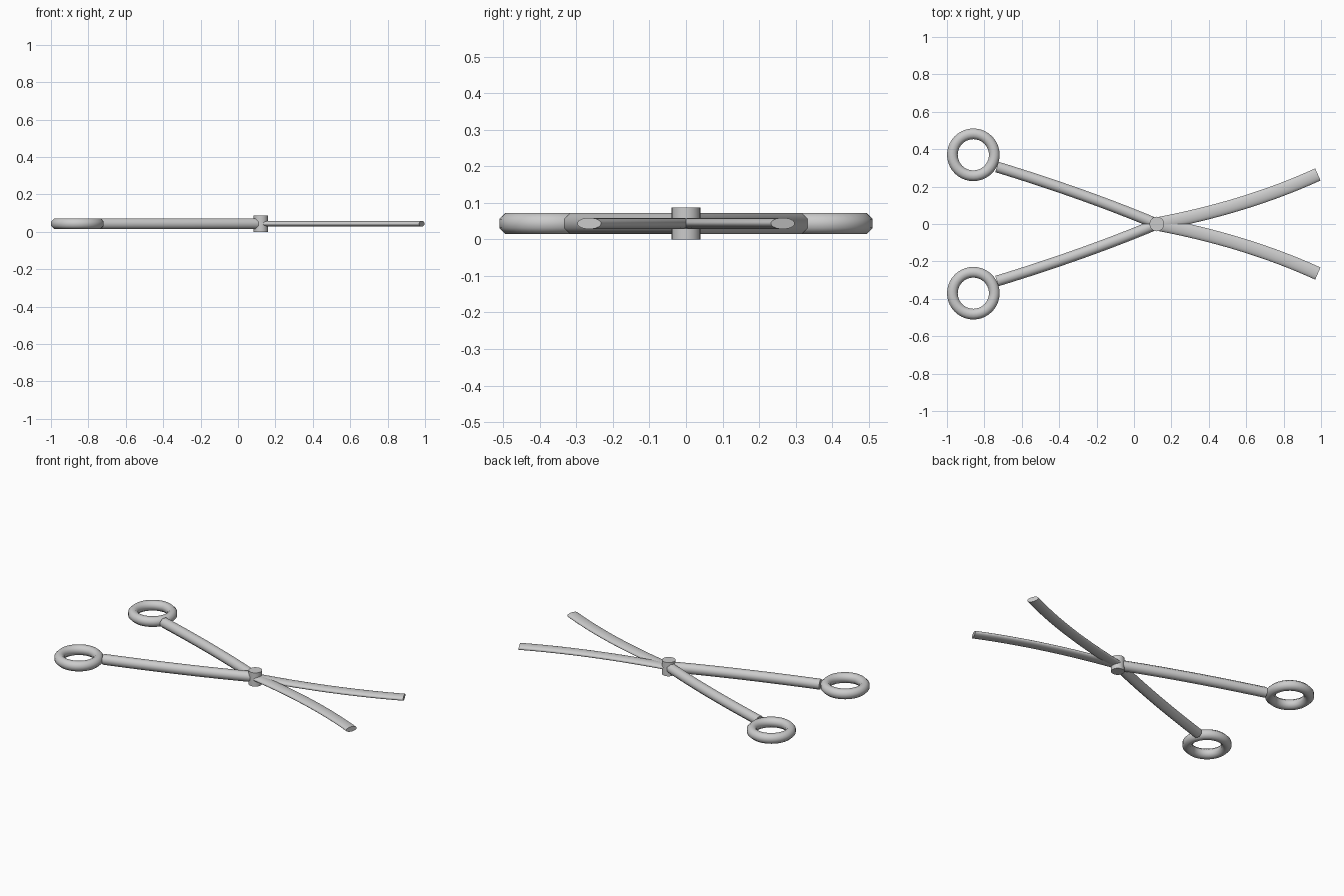
import bpy, bmesh, math
from mathutils import Vector

if "Cube" in bpy.data.objects:
    bpy.data.objects.remove(bpy.data.objects["Cube"])

Z = 0.0435          # mid height of the tool
PIVOT_X = 0.122


def finish(name, bm, angle):
    bmesh.ops.recalc_face_normals(bm, faces=bm.faces)
    mesh = bpy.data.meshes.new(name)
    bm.to_mesh(mesh)
    bm.free()
    obj = bpy.data.objects.new(name, mesh)
    bpy.context.collection.objects.link(obj)
    bpy.ops.object.select_all(action='DESELECT')
    obj.select_set(True)
    bpy.context.view_layer.objects.active = obj
    bpy.ops.object.shade_smooth_by_angle(angle=math.radians(angle))
    return obj


def sweep(name, path, half_w, half_h, sides, closed=False):
    """Sweep an elliptical section along a flat path of (x, y) points."""
    bm = bmesh.new()
    n = len(path)
    rings = []
    for i, p in enumerate(path):
        a = path[(i - 1) % n] if closed else path[max(i - 1, 0)]
        b = path[(i + 1) % n] if closed else path[min(i + 1, n - 1)]
        t = (b - a).normalized()
        side = Vector((-t.y, t.x))
        ring = []
        for k in range(sides):
            ang = 2 * math.pi * (k + 0.5) / sides
            q = p + side * half_w * math.cos(ang)
            ring.append(bm.verts.new((q.x, q.y, Z + half_h * math.sin(ang))))
        rings.append(ring)
    for i in range(n if closed else n - 1):
        r0, r1 = rings[i], rings[(i + 1) % n]
        for k in range(sides):
            m = (k + 1) % sides
            bm.faces.new((r0[k], r0[m], r1[m], r1[k]))
    if not closed:
        bm.faces.new(rings[0])
        bm.faces.new(rings[-1])
    return finish(name, bm, 50)


def bend(p0, p1, p2, steps, s):
    """Quadratic curve points, mirrored across y by s."""
    pts = []
    for i in range(steps + 1):
        t = i / steps
        q = (Vector(p0) * (1 - t) ** 2 + Vector(p1) * 2 * t * (1 - t)
             + Vector(p2) * t * t)
        pts.append(Vector((q.x, q.y * s)))
    return pts


for s, tag in ((1, "left"), (-1, "right")):
    # finger ring
    circle = [Vector((-0.859 + 0.112 * math.cos(a), s * (0.37 + 0.112 * math.sin(a))))
              for a in (2 * math.pi * i / 40 for i in range(40))]
    sweep("finger_ring_" + tag, circle, 0.031, 0.031, 8, closed=True)

    # handle shaft
    sweep("handle_" + tag,
          bend((-0.733, 0.305), (-0.25, 0.157), (PIVOT_X, 0), 12, s),
          0.0315, 0.0315, 8)

    # flattened, outward-curving jaw
    sweep("jaw_" + tag,
          bend((PIVOT_X, 0), (0.60, 0.09), (0.983, 0.265), 16, s),
          0.036, 0.0155, 16)

# pivot pin
bm = bmesh.new()
bmesh.ops.create_cone(bm, cap_ends=True, segments=24, radius1=0.039,
                      radius2=0.039, depth=0.087)
bmesh.ops.translate(bm, verts=bm.verts, vec=(PIVOT_X, 0, Z))
finish("pivot_pin", bm, 30)
